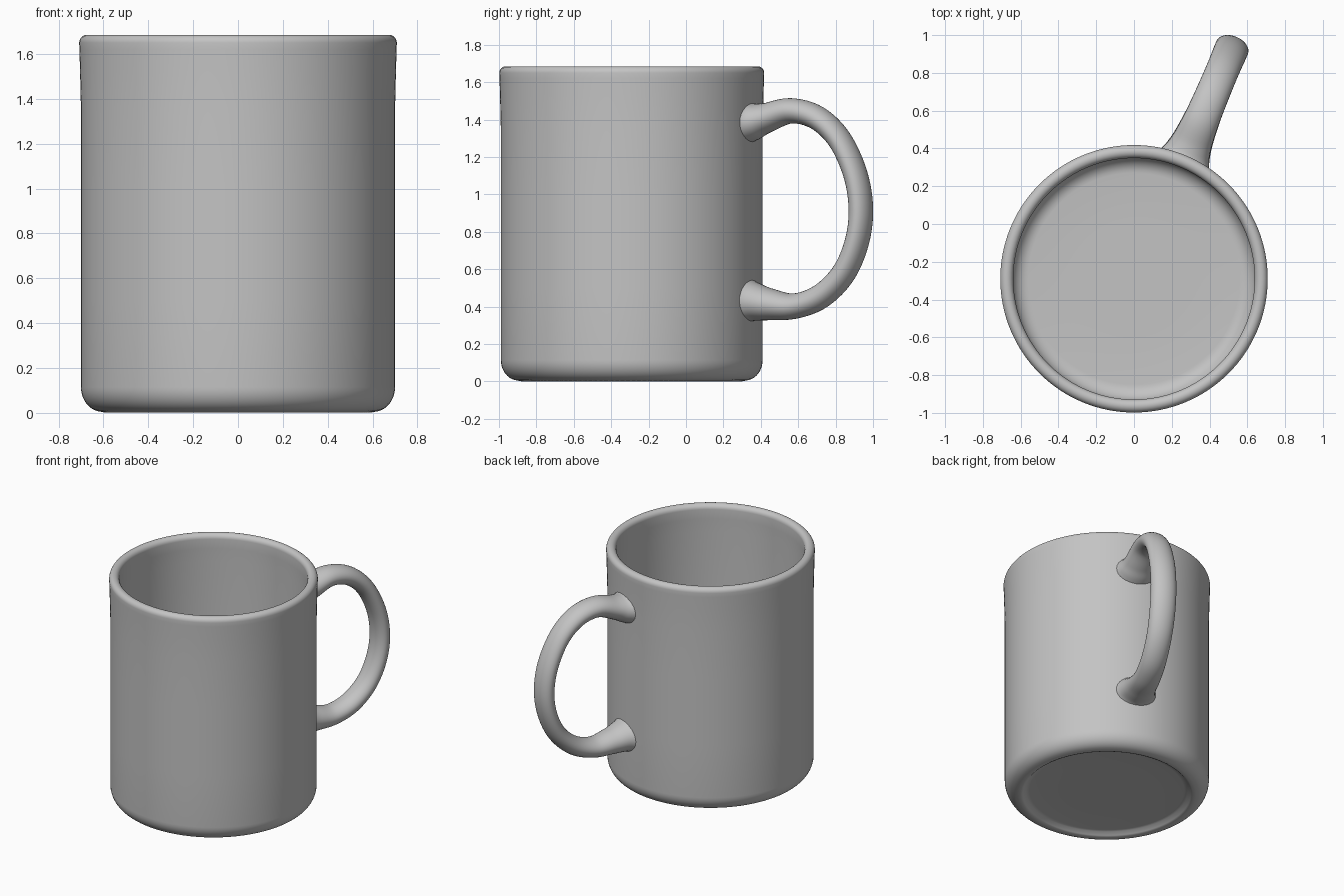
import bpy, bmesh, math
from mathutils import Vector

if "Cube" in bpy.data.objects:
    bpy.data.objects.remove(bpy.data.objects["Cube"])

CY = -0.29                      # y of the cup axis
ANG = math.radians(67)          # direction the handle points
grey = bpy.data.materials.new("plain_grey")
grey.diffuse_color = (0.55, 0.55, 0.55, 1)
grey.use_nodes = True
grey.node_tree.nodes["Principled BSDF"].inputs["Base Color"].default_value = grey.diffuse_color


def finish(name, bm):
    bmesh.ops.recalc_face_normals(bm, faces=bm.faces[:])
    me = bpy.data.meshes.new(name)
    bm.to_mesh(me)
    bm.free()
    me.materials.append(grey)
    ob = bpy.data.objects.new(name, me)
    bpy.context.collection.objects.link(ob)
    for p in me.polygons:
        p.use_smooth = True
    return ob


def bridge(bm, a, b):
    n = len(a)
    for i in range(n):
        bm.faces.new((a[i], a[(i + 1) % n], b[(i + 1) % n], b[i]))


def arc(cx, cz, rx, rz, a0, a1, n=8):
    return [(cx + rx * math.cos(math.radians(a0 + (a1 - a0) * i / n)),
             cz + rz * math.sin(math.radians(a0 + (a1 - a0) * i / n))) for i in range(n + 1)]


# Cup: recessed underside, foot, wall, rolled rim, inside wall and floor
profile = [(0.3, 0.03), (0.53, 0.03), (0.555, 0.027), (0.575, 0.008), (0.59, 0.001)]
profile += arc(0.605, 0.115, 0.095, 0.11, -85, 0, 10)
profile += [(0.70, 0.5), (0.70, 1.0), (0.70, 1.35), (0.704, 1.52), (0.707, 1.62)]
profile += arc(0.6735, 1.65, 0.0345, 0.035, 0, 180, 12)
profile += [(0.641, 1.58), (0.645, 1.48), (0.645, 0.8)]
profile += arc(0.56, 0.17, 0.085, 0.09, 0, -90, 8)
profile += [(0.3, 0.078)]

bm = bmesh.new()
N = 128
rings = [[bm.verts.new((r * math.cos(2 * math.pi * i / N), CY + r * math.sin(2 * math.pi * i / N), z))
          for i in range(N)] for r, z in profile]
for a, b in zip(rings, rings[1:]):
    bridge(bm, a, b)
bm.faces.new(rings[0])
bm.faces.new(rings[-1])
finish("cup_body", bm)

# Handle: path points (side-view y, z, half thickness, half width)
path = [(0.325, 1.39, 0.125, 0.15), (0.365, 1.392, 0.100, 0.128), (0.43, 1.41, 0.080, 0.108),
        (0.56, 1.447, 0.068, 0.094), (0.70, 1.41, 0.064, 0.089), (0.82, 1.295, 0.061, 0.088),
        (0.905, 1.11, 0.06, 0.09), (0.935, 0.92, 0.06, 0.09), (0.912, 0.74, 0.06, 0.09),
        (0.84, 0.575, 0.062, 0.088), (0.72, 0.455, 0.065, 0.089), (0.58, 0.403, 0.068, 0.094),
        (0.45, 0.412, 0.085, 0.108), (0.37, 0.425, 0.103, 0.128), (0.325, 0.43, 0.125, 0.15)]
pts = [Vector(((y - CY) / math.sin(ANG), z, t, w)) for y, z, t, w in path]


def smooth_path(p, steps=6):
    out = []
    for i in range(len(p) - 1):
        p0, p1, p2, p3 = p[max(i - 1, 0)], p[i], p[i + 1], p[min(i + 2, len(p) - 1)]
        for k in range(steps):
            t = k / steps
            out.append(0.5 * (2 * p1 + (p2 - p0) * t + (2 * p0 - 5 * p1 + 4 * p2 - p3) * t * t
                              + (3 * p1 - p0 - 3 * p2 + p3) * t ** 3))
    return out + [p[-1]]


line = smooth_path(pts)
out_dir = Vector((math.cos(ANG), math.sin(ANG), 0))
side = Vector((-math.sin(ANG), math.cos(ANG), 0))
up = Vector((0, 0, 1))
bm = bmesh.new()
M = 32
rings = []
for i, p in enumerate(line):
    d = line[min(i + 1, len(line) - 1)] - line[max(i - 1, 0)]
    if i in (0, len(line) - 1):          # ends sit flat inside the wall
        d = Vector((1 if i == 0 else -1, 0, 0, 0))
    tangent = (out_dir * d[0] + up * d[1]).normalized()
    normal = side.cross(tangent)
    centre = Vector((0, CY, 0)) + out_dir * p[0] + up * p[1]
    rings.append([bm.verts.new(centre + normal * p[2] * math.cos(2 * math.pi * k / M)
                               + side * p[3] * math.sin(2 * math.pi * k / M)) for k in range(M)])
for a, b in zip(rings, rings[1:]):
    bridge(bm, a, b)
bm.faces.new(rings[0])
bm.faces.new(rings[-1])
finish("handle", bm)
